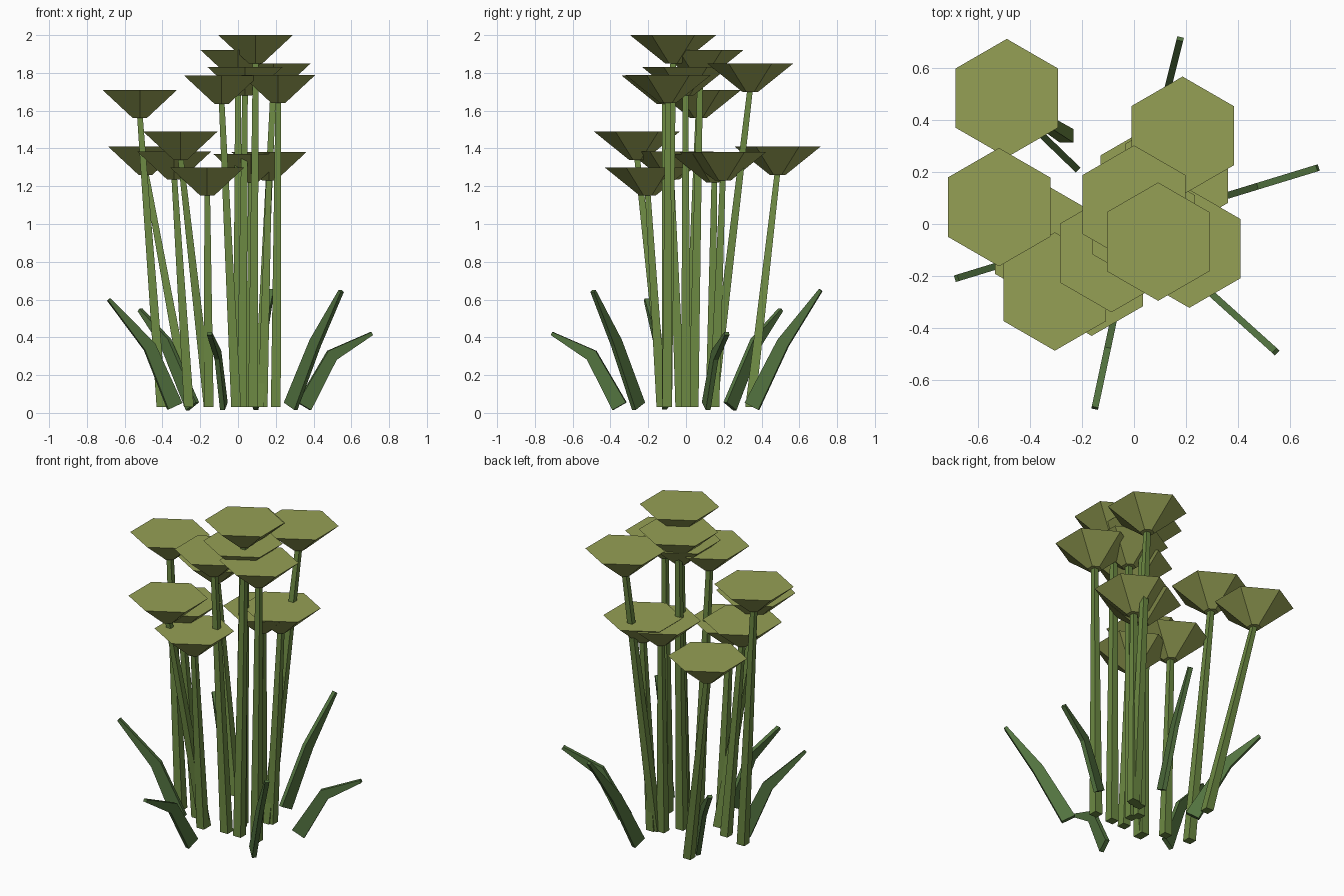
import bpy, bmesh, math
from mathutils import Vector

if "Cube" in bpy.data.objects:
    bpy.data.objects.remove(bpy.data.objects["Cube"])


def material(name, rgb):
    m = bpy.data.materials.new(name)
    m.diffuse_color = (*rgb, 1)
    m.use_nodes = True
    m.node_tree.nodes["Principled BSDF"].inputs["Base Color"].default_value = m.diffuse_color
    return m


STEM = material("stem_green", (0.15, 0.25, 0.055))
LEAF = material("leaf_green", (0.085, 0.17, 0.05))
HEAD = material("flower_olive", (0.30, 0.35, 0.09))


def loft(name, rings, mat):
    """Skin matching rings of points and cap both ends."""
    bm = bmesh.new()
    vs = [[bm.verts.new(p) for p in ring] for ring in rings]
    n = len(vs[0])
    for a, b in zip(vs, vs[1:]):
        for i in range(n):
            bm.faces.new((a[i], a[(i + 1) % n], b[(i + 1) % n], b[i]))
    bm.faces.new(vs[0][::-1])
    bm.faces.new(vs[-1])
    bmesh.ops.recalc_face_normals(bm, faces=bm.faces)
    me = bpy.data.meshes.new(name)
    bm.to_mesh(me)
    bm.free()
    me.materials.append(mat)
    ob = bpy.data.objects.new(name, me)
    bpy.context.collection.objects.link(ob)


def ring(x, y, z, r, n, start):
    return [(x + r * math.cos(start + i * math.tau / n),
             y + r * math.sin(start + i * math.tau / n), z) for i in range(n)]


# Flowers: head x, y, top z, then stem foot x, y
FLOWERS = [
    (-0.49, 0.485, 1.41, -0.26, 0.34), (-0.52, 0.065, 1.71, -0.405, 0.01),
    (-0.305, -0.26, 1.49, -0.155, -0.11), (0.187, 0.34, 1.85, 0.11, 0.14),
    (0.0, 0.075, 1.92, 0.0, 0.04), (0.093, -0.068, 2.0, 0.08, -0.10),
    (0.213, -0.095, 1.79, 0.20, -0.10), (-0.087, -0.112, 1.785, -0.01, -0.10),
    (0.037, -0.003, 1.83, 0.02, 0.0), (-0.163, -0.203, 1.30, -0.155, -0.13),
    (0.164, 0.195, 1.38, 0.13, 0.15), (0.068, 0.15, 1.37, 0.07, 0.13),
    (-0.338, -0.078, 1.385, -0.26, -0.03),
]
for x, y, z, fx, fy in FLOWERS:
    loft("flower_head", [ring(x, y, z - 0.15, 0.042, 6, math.pi / 2),
                         ring(x, y, z, 0.228, 6, math.pi / 2)], HEAD)
    # Square tapered stem
    loft("stem", [ring(fx, fy, 0.03, 0.037, 4, math.pi / 4),
                  ring(x, y, z - 0.13, 0.021, 4, math.pi / 4)], STEM)

# Leaves: angle, then (radius, z) of foot, bend and tip
LEAVES = [
    (76, (0.36, 0.035), (0.53, 0.37), (0.735, 0.65)),
    (17, (0.365, 0.035), (0.52, 0.305), (0.74, 0.42)),
    (-42, (0.375, 0.035), (0.55, 0.37), (0.735, 0.645)),
    (-102, (0.36, 0.035), (0.51, 0.305), (0.725, 0.42)),
    (-163, (0.35, 0.035), (0.49, 0.35), (0.715, 0.60)),
    (136, (0.335, 0.035), (0.53, 0.37), (0.72, 0.545)),
]
for ang, *path in LEAVES:
    a = math.radians(ang)
    out = Vector((math.cos(a), math.sin(a), 0))
    side = Vector((-out.y, out.x, 0))
    pts = [out * r + Vector((0, 0, z)) for r, z in path]
    d1, d2 = (pts[1] - pts[0]).normalized(), (pts[2] - pts[1]).normalized()
    rings = []
    # Deep narrow section that tapers to the tip
    for p, d, depth in zip(pts, (d1, (d1 + d2).normalized(), d2), (0.042, 0.033, 0.009)):
        n, s = side.cross(d) * depth, side * 0.013
        rings.append([p + n + s, p + n - s, p - n - s, p - n + s])
    loft("leaf", rings, LEAF)
